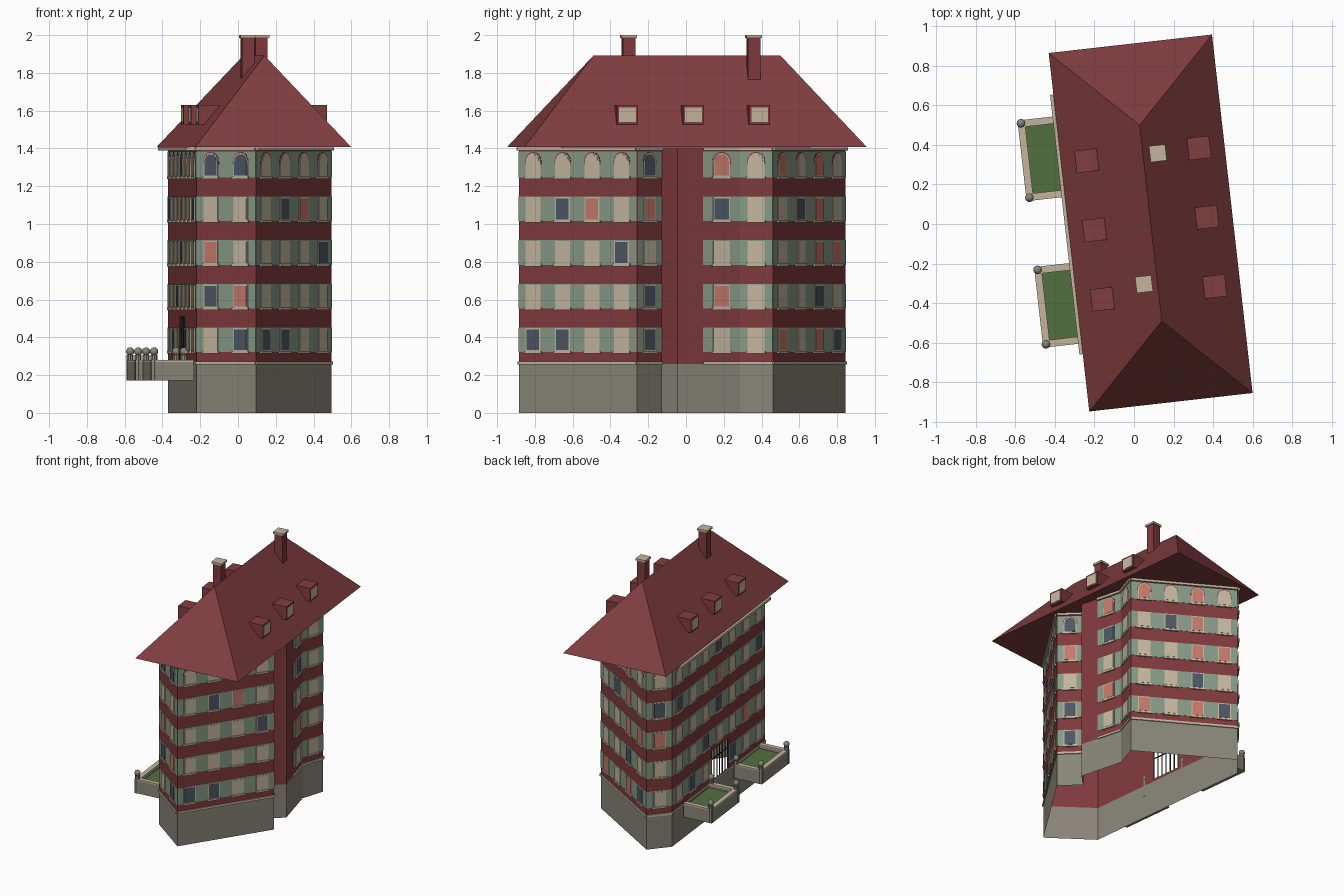
import bpy, bmesh, math
from mathutils import Matrix, Vector

if "Cube" in bpy.data.objects:
    bpy.data.objects.remove(bpy.data.objects["Cube"])

def material(name, r, g, b):
    m = bpy.data.materials.new(name)
    m.diffuse_color = (r, g, b, 1)
    m.use_nodes = True
    m.node_tree.nodes["Principled BSDF"].inputs["Base Color"].default_value = m.diffuse_color
    return m

RED = material("brick_red", .215, .042, .045)
ROOF = material("roof_red", .22, .047, .049)
GREEN = material("pale_green", .24, .32, .24)
CREAM = material("cream", .55, .46, .34)
STONE = material("grey_stone", .25, .235, .19)
BLUE = material("slate_blue", .075, .093, .13)
SALMON = material("salmon", .56, .19, .14)
GRASS = material("grass_green", .085, .16, .05)
DARK = material("dark_iron", .04, .03, .03)

# The whole building is turned slightly about z
M = Matrix.Translation((.084, .005, 0)) @ Matrix.Rotation(math.radians(6.46), 4, 'Z')

def finish(name, bm, mats, smooth=False):
    bmesh.ops.recalc_face_normals(bm, faces=bm.faces[:])
    me = bpy.data.meshes.new(name)
    bm.to_mesh(me)
    bm.free()
    for m in mats:
        me.materials.append(m)
    ob = bpy.data.objects.new(name, me)
    bpy.context.collection.objects.link(ob)
    if smooth:
        for p in me.polygons:
            p.use_smooth = True
    return ob

def box(bm, x0, x1, y0, y1, z0, z1):
    mat = M @ Matrix.Translation(((x0 + x1) / 2, (y0 + y1) / 2, (z0 + z1) / 2)) \
        @ Matrix.Diagonal((x1 - x0, y1 - y0, z1 - z0, 1))
    bmesh.ops.create_cube(bm, size=1, matrix=mat)

# Footprint (counter-clockwise); each wall lists its window panes per floor
# from the ground up: c cream blind, b blue glass, s salmon curtain
PLAN = [((.095, -.885), "bbcc cccc cccb cbsc cccc"),
        ((.495, -.26), "b b c s b"),
        ((.36, -.13), ""),
        ((.45, -.045), ""),
        ((.413, .09), "c s c b s"),
        ((.36, .285), "c c c c c"),
        ((.415, .46), "scsb ccbc ccss cbsc scsc"),
        ((-.25, .845), "c c s b c"),
        ((-.37, .70), "cbccbcc ccbccsc cccbccc bccsccb cccbccc"),
        ((-.22, -.66), "cb bs sc cc bb")]
LEFT = 8
BASE, TOP = .26, 1.405
DOOR_S, DOOR_HW, DOOR_Z = .70, .12, (.28, .51)

class Wall:
    def __init__(self, i):
        self.i, self.panes = i, PLAN[i][1].split()
        self.a = Vector(PLAN[i][0])
        d = Vector(PLAN[(i + 1) % len(PLAN)][0]) - self.a
        self.len = d.length
        self.d = d.normalized()
        self.out = Vector((self.d.y, -self.d.x))

    def at(self, s, z, depth=0):
        p = self.a + self.d * s + self.out * depth
        return (p.x, p.y, z)

    # flat plate lying on the wall, given its outline in (along, height)
    def plate(self, bm, pts, depth, start=.0015):
        back = [bm.verts.new(self.at(s, z, start)) for s, z in pts]
        front = [bm.verts.new(self.at(s, z, depth)) for s, z in pts]
        bm.faces.new(front)
        bm.faces.new(back[::-1])
        for k in range(len(pts)):
            j = (k + 1) % len(pts)
            bm.faces.new((back[k], back[j], front[j], front[k]))

    def rect(self, bm, s0, s1, z0, z1, depth, start=.0015):
        self.plate(bm, [(s0, z0), (s1, z0), (s1, z1), (s0, z1)], depth, start)

def arch(s, hw, z0, z1):
    spring = z1 - hw
    return [(s - hw, z0), (s + hw, z0)] + [
        (s + hw * math.cos(t * math.pi / 8), spring + hw * math.sin(t * math.pi / 8)) for t in range(9)]

walls = [Wall(i) for i in range(len(PLAN))]

# Wall shell: stone below, brick above, with a door opening on the left side
shell = bmesh.new()
levels = [0, BASE, *DOOR_Z, TOP]
for w in walls:
    cuts = [0, w.len]
    if w.i == LEFT:
        cuts = [0, DOOR_S - DOOR_HW, DOOR_S + DOOR_HW, w.len]
    for s0, s1 in zip(cuts, cuts[1:]):
        for z0, z1 in zip(levels, levels[1:]):
            if len(cuts) == 4 and s0 == cuts[1] and z0 == DOOR_Z[0]:
                continue
            f = shell.faces.new([shell.verts.new(w.at(s, z)) for s, z in
                                 ((s0, z0), (s1, z0), (s1, z1), (s0, z1))])
            f.material_index = 0 if z0 < BASE else 1
bmesh.ops.remove_doubles(shell, verts=shell.verts[:], dist=1e-5)
finish("walls", shell, [STONE, RED])

# Bands, windows, sills and cornices
bands, frames, sills, hoods, trims = (bmesh.new() for _ in range(5))
panes = {"c": (CREAM, bmesh.new()), "b": (BLUE, bmesh.new()), "s": (SALMON, bmesh.new())}
for w in walls:
    if not w.panes:
        continue
    w.rect(trims, 0, w.len, .255, .272, .009)
    w.rect(trims, 0, w.len, 1.388, TOP, .015)
    for floor, row in enumerate(w.panes):
        z0 = .322 + .231 * floor
        z1 = z0 + .13
        spans = [(0, w.len)]
        if w.i == LEFT and floor == 0:
            spans = [(0, DOOR_S - DOOR_HW), (DOOR_S + DOOR_HW, w.len)]
        for s0, s1 in spans:
            w.rect(bands, s0, s1, z0, z1 + (.008 if floor == 4 else 0), .003)
        for k, kind in enumerate(row):
            s = (k + .5) * w.len / len(row)
            if w.i == LEFT and floor == 0 and k == 3:
                continue
            pane = panes[kind][1]
            if floor == 4:
                w.plate(hoods, arch(s, .051, z0 + .07, z1 + .006), .0045)
                w.plate(frames, arch(s, .046, z0, z1), .006)
                w.plate(pane, arch(s, .039, z0 + .010, z1 - .007), .008)
            else:
                w.rect(frames, s - .046, s + .046, z0, z1 - .003, .006)
                w.rect(pane, s - .039, s + .039, z0 + .010, z1 - .010, .008)
            w.rect(sills, s - .053, s + .053, z0 - .008, z0 + .006, .012)
finish("window_bands", bands, [GREEN])
finish("window_frames", frames, [CREAM])
finish("window_sills", sills, [CREAM])
finish("arch_hoods", hoods, [RED])
for m, bm in panes.values():
    finish("panes_" + m.name, bm, [m])
box(trims, -.432, -.376, -.62, .70, 1.388, 1.407)
finish("cornices", trims, [CREAM])

# Barred entrance on the left wall
gate = bmesh.new()
w = walls[LEFT]
for k in range(7):
    s = DOOR_S + DOOR_HW * (k - 3) / 3
    w.rect(gate, s - .003, s + .003, *DOOR_Z, .003, -.003)
w.rect(gate, DOOR_S - DOOR_HW, DOOR_S + DOOR_HW, .44, .446, .003, -.003)
finish("entrance_gate", gate, [DARK])

# Hipped roof
roof = bmesh.new()
HW, HL, RIDGE, Z0, Z1 = .415, .911, .498, 1.408, 1.892
eave = [roof.verts.new(M @ Vector((x, y, Z0))) for x, y in
        ((-HW, -HL), (HW, -HL), (HW, HL), (-HW, HL))]
r0, r1 = [roof.verts.new(M @ Vector((0, y, Z1))) for y in (-RIDGE, RIDGE)]
a, b, c, d = eave
for f in ((a, b, r0), (b, c, r1, r0), (c, d, r1), (d, a, r0, r1), (d, c, b, a)):
    roof.faces.new(f)
finish("roof", roof, [ROOF])

# Dormers, three on each long slope
dormers, lights = bmesh.new(), bmesh.new()
for side in (-1, 1):
    for y in (-.355, -.003, .349):
        x0, x1 = sorted((side * .23, side * .342))
        box(dormers, x0, x1, y - .056, y + .056, 1.527, 1.63)
        x0, x1 = sorted((side * .335, side * .344))
        box(lights, x0, x1, y - .045, y + .045, 1.54, 1.617)
finish("dormers", dormers, [ROOF])
finish("dormer_windows", lights, [CREAM])

# Chimneys with caps
stacks, caps = bmesh.new(), bmesh.new()
for x, y in ((.076, .346), (-.068, -.303)):
    box(stacks, x - .033, x + .033, y - .033, y + .033, 1.74, 1.985)
    box(caps, x - .041, x + .041, y - .041, y + .041, 1.985, 2.0)
finish("chimneys", stacks, [RED])
finish("chimney_caps", caps, [CREAM])

# Two raised gardens with parapets, lawns, corner posts and balls
beds, rims, lawns, posts, balls = (bmesh.new() for _ in range(5))
for y0, y1, inner in ((.18, .59, 0), (-.565, -.155, 1)):
    X0, X1, T = -.61, -.382, .036
    box(lawns, X0 + T, X1, y0 + T, y1 - T, .175, .25)
    for x0, x1, ya, yb in ((X0, X0 + T, y0, y1), (X0 + T, X1, y0, y0 + T), (X0 + T, X1, y1 - T, y1)):
        box(beds, x0, x1, ya, yb, .172, .27)
        box(rims, x0, x1, ya, yb, .27, .281)
    ends = (y0 + .016, y1 - .016)
    for x, y in ((X0 + .016, ends[0]), (X0 + .016, ends[1]), (X1 - .01, ends[inner])):
        bmesh.ops.create_cone(posts, cap_ends=True, segments=10, radius1=.019, radius2=.019,
                              depth=.135, matrix=M @ Matrix.Translation((x, y, .24)))
        bmesh.ops.create_uvsphere(balls, u_segments=12, v_segments=8, radius=.022,
                                  matrix=M @ Matrix.Translation((x, y, .325)))
finish("garden_walls", beds, [STONE])
finish("garden_rims", rims, [CREAM])
finish("lawns", lawns, [GRASS])
finish("garden_posts", posts, [STONE])
finish("post_balls", balls, [STONE], smooth=True)
